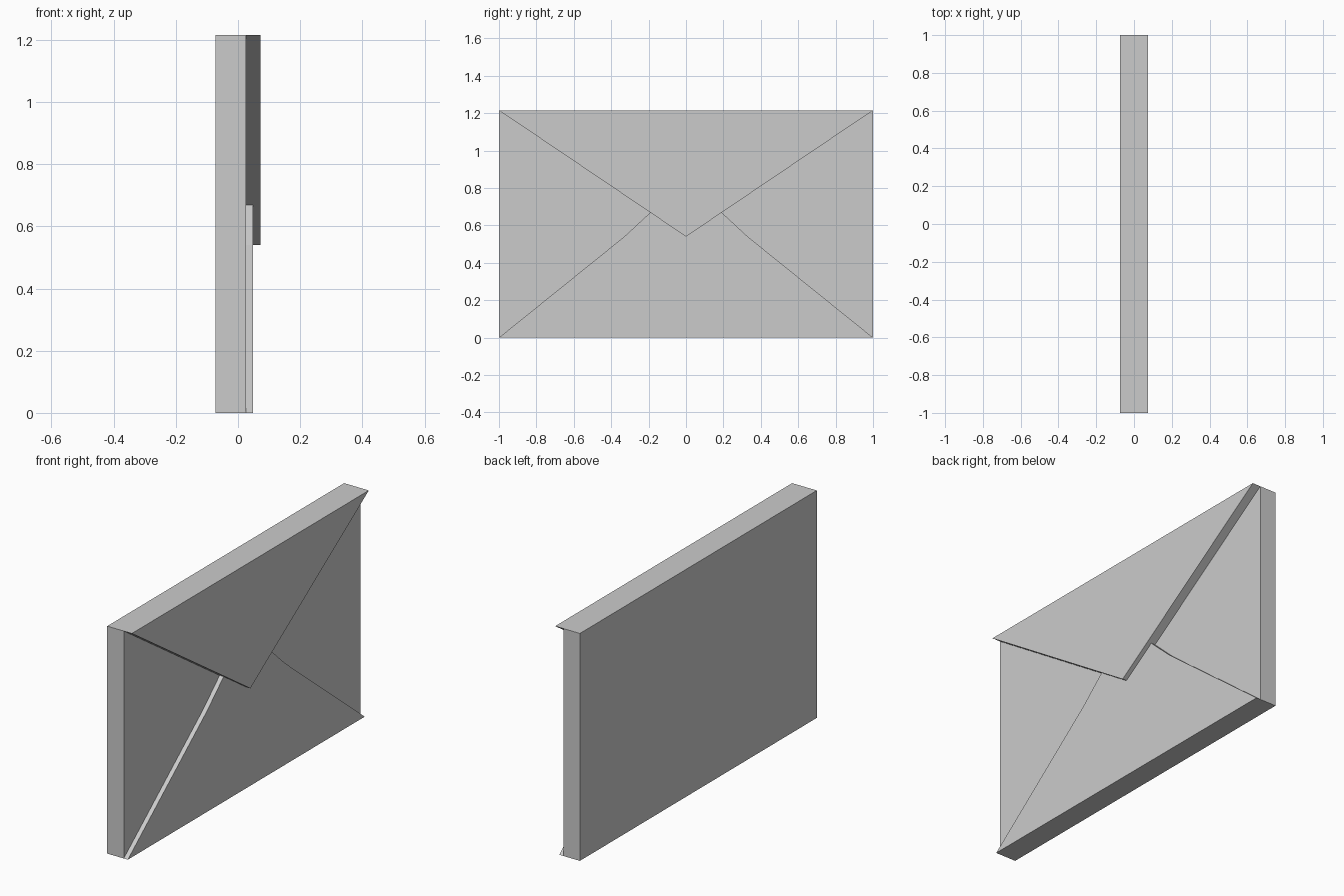
import bpy
import bmesh

cube = bpy.data.objects.get("Cube")
if cube:
    bpy.data.objects.remove(cube, do_unlink=True)

HEIGHT = 1.215
BACK, FACE, LOWER, UPPER = -0.073, 0.025, 0.049, 0.073

paper = bpy.data.materials.new("grey_paper")
paper.use_nodes = True
paper.diffuse_color = (0.6, 0.6, 0.6, 1)
paper.node_tree.nodes["Principled BSDF"].inputs["Base Color"].default_value = (0.6, 0.6, 0.6, 1)


def sheet(name, outline, x0, x1):
    """Extrude a (y, z) outline along x into a flat solid sheet."""
    bm = bmesh.new()
    face = bm.faces.new([bm.verts.new((x0, y, z)) for y, z in outline])
    grown = bmesh.ops.extrude_face_region(bm, geom=[face])["geom"]
    verts = [v for v in grown if isinstance(v, bmesh.types.BMVert)]
    bmesh.ops.translate(bm, vec=(x1 - x0, 0, 0), verts=verts)
    bmesh.ops.recalc_face_normals(bm, faces=bm.faces)
    mesh = bpy.data.meshes.new(name)
    bm.to_mesh(mesh)
    bm.free()
    mesh.materials.append(paper)
    obj = bpy.data.objects.new(name, mesh)
    bpy.context.collection.objects.link(obj)
    return obj


def mirrored(half):
    """Complete a half outline across y = 0."""
    return half + [(-y, z) for y, z in reversed(half) if y != 0]


# Envelope body
sheet("envelope_body", mirrored([(1, 0), (1, HEIGHT)]), BACK, FACE)

# Lower flap, with bent sides, meeting the edges of the upper flap
sheet("lower_flap", mirrored([(1, 0), (0.33, 0.54), (0.19, 0.67), (0, 0.54)]), FACE, LOWER)

# Triangular closing flap
sheet("upper_flap", mirrored([(1, HEIGHT), (0, 0.54)]), FACE, UPPER)
